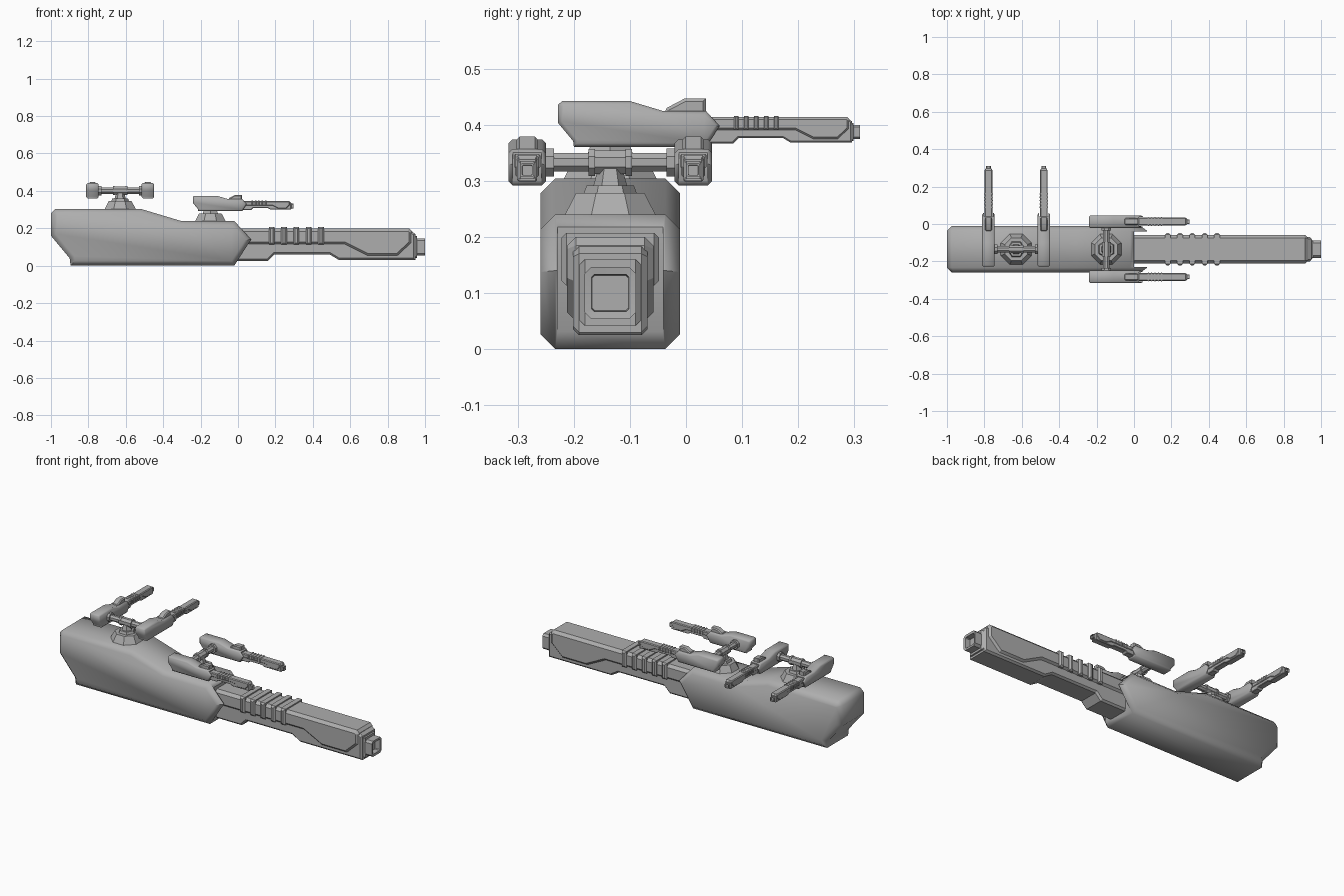
import bpy
import bmesh
from math import radians, pi
from mathutils import Matrix, Vector

old = bpy.data.objects.get("Cube")
if old:
    bpy.data.objects.remove(old, do_unlink=True)

grey = bpy.data.materials.new("plain_grey")
grey.use_nodes = True
grey.diffuse_color = (0.42, 0.42, 0.42, 1)
grey.node_tree.nodes["Principled BSDF"].inputs["Base Color"].default_value = (0.42, 0.42, 0.42, 1)


def finish(name, bm, angle=30):
    """Turn a bmesh into a grey object with sharp edges kept."""
    bmesh.ops.recalc_face_normals(bm, faces=bm.faces[:])
    mesh = bpy.data.meshes.new(name)
    bm.to_mesh(mesh)
    bm.free()
    mesh.materials.append(grey)
    ob = bpy.data.objects.new(name, mesh)
    bpy.context.collection.objects.link(ob)
    bpy.ops.object.select_all(action='DESELECT')
    ob.select_set(True)
    bpy.context.view_layer.objects.active = ob
    bpy.ops.object.shade_smooth_by_angle(angle=radians(angle))
    return ob


def prism(name, points, half, chamfer=0, angle=30):
    """Side profile (x, z) extruded to +-half in y, with chamfered rims."""
    bm = bmesh.new()
    face = bm.faces.new([bm.verts.new((x, -half, z)) for x, z in points])
    out = bmesh.ops.extrude_face_region(bm, geom=[face], use_keep_orig=True)
    moved = [v for v in out["geom"] if isinstance(v, bmesh.types.BMVert)]
    bmesh.ops.translate(bm, verts=moved, vec=(0, 2 * half, 0))
    bmesh.ops.recalc_face_normals(bm, faces=bm.faces[:])
    if chamfer:
        rims = [e for e in bm.edges if abs(e.verts[0].co.y - e.verts[1].co.y) < half]
        bmesh.ops.bevel(bm, geom=rims, offset=chamfer, segments=1, profile=0.5,
                        affect='EDGES', clamp_overlap=True)
    return finish(name, bm, angle)


def rect(x0, x1, z0, z1):
    return [(x0, z0), (x1, z0), (x1, z1), (x0, z1)]


def frustum(name, r0, r1, z0, z1, sides, turn=0, matrix=Matrix()):
    bm = bmesh.new()
    m = matrix @ Matrix.Translation((0, 0, (z0 + z1) / 2)) @ Matrix.Rotation(turn, 4, 'Z')
    bmesh.ops.create_cone(bm, cap_ends=True, segments=sides, radius1=r0, radius2=r1,
                          depth=z1 - z0, matrix=m)
    return finish(name, bm)


# Gun housing: chamfered profile with a slot between two pointed cheeks
housing = prism("gun_housing", [
    (-0.895, 0), (-0.02, 0), (0.07, 0.14), (-0.02, 0.24), (-0.307, 0.24),
    (-0.52, 0.304), (-0.975, 0.304), (-1, 0.28), (-1, 0.16), (-0.9, 0.04)],
    0.124, 0.026, 50)
cutter = prism("slot_cutter", rect(0, 0.2, -0.1, 0.4), 0.094)
cutter.hide_render = True
slot = housing.modifiers.new("slot", 'BOOLEAN')
slot.operation = 'DIFFERENCE'
slot.solver = 'EXACT'
slot.object = cutter
bpy.context.view_layer.objects.active = housing
bpy.ops.object.modifier_apply(modifier=slot.name)
bpy.data.objects.remove(cutter, do_unlink=True)

# Barrel: narrow lower core and wider upper shell with a stepped lower edge
core = prism("barrel_core", [
    (-0.05, 0.025), (0.16, 0.025), (0.195, 0.06), (0.49, 0.06), (0.54, 0.03),
    (0.948, 0.03), (0.948, 0.17), (0.92, 0.19), (-0.05, 0.19)], 0.066, 0.01)
shell = prism("barrel_shell", [
    (-0.05, 0.11), (0.57, 0.11), (0.69, 0.05), (0.855, 0.05), (0.93, 0.12),
    (0.93, 0.185), (0.915, 0.2), (-0.05, 0.2)], 0.077, 0.016)
parts = [housing, core, shell]

# Cooling ribs around the upper barrel
for i in range(5):
    x = 0.165 + 0.066 * i
    parts.append(prism(f"barrel_rib_{i + 1}", rect(x, x + 0.03, 0.113, 0.207), 0.087, 0.009))

# Square muzzle with a recessed bore
bm = bmesh.new()
bmesh.ops.create_cube(bm, size=1, matrix=Matrix.Translation((0.96, 0, 0.1))
                      @ Matrix.Diagonal((0.08, 0.092, 0.092, 1)))
bmesh.ops.bevel(bm, geom=[e for e in bm.edges if abs(e.verts[0].co.x - e.verts[1].co.x) > 0.01],
                offset=0.012, segments=1, affect='EDGES')
front = max(bm.faces, key=lambda f: f.calc_center_median().x)
bmesh.ops.inset_region(bm, faces=[front], thickness=0.014)
bmesh.ops.translate(bm, verts=front.verts[:], vec=(-0.002, 0, 0))
bmesh.ops.inset_region(bm, faces=[front], thickness=0.002)
bmesh.ops.translate(bm, verts=front.verts[:], vec=(-0.03, 0, 0))
parts.append(finish("muzzle", bm))
parts.append(prism("muzzle_collar", rect(0.93, 0.958, 0.042, 0.16), 0.055, 0.01))

# Sight block, used only on the small guns
sight = prism("gun_sight", [(-0.3, 0.22), (-0.02, 0.22), (-0.02, 0.323),
                            (-0.16, 0.323), (-0.28, 0.26)], 0.07, 0.02)


def place(objects, matrix, prefix):
    for ob in objects:
        copy = bpy.data.objects.new(f"{prefix}_{ob.name}", ob.data)
        copy.matrix_world = matrix
        bpy.context.collection.objects.link(copy)


# Turret mount pieces around a local origin on the deck
mount = [frustum("turret_base", 0.095, 0.066, -0.01, 0.042, 8, pi / 8),
         frustum("turret_ring", 0.048, 0.042, 0.04, 0.056, 6),
         frustum("turret_post", 0.03, 0.018, 0.055, 0.1, 6)]
along_y = Matrix.Translation((0, 0, 0.097)) @ Matrix.Rotation(-pi / 2, 4, 'X')
mount.append(frustum("turret_axle", 0.018, 0.018, -0.13, 0.13, 8, pi / 8, along_y))
mount.append(frustum("turret_hub", 0.023, 0.023, -0.038, 0.038, 8, pi / 8, along_y))
for side, s in (("left", 1), ("right", -1)):
    mount.append(frustum(f"hub_rim_{side}", 0.026, 0.026, s * 0.033 - 0.006,
                         s * 0.033 + 0.006, 8, pi / 8, along_y))
    mount.append(frustum(f"axle_end_{side}", 0.027, 0.027, s * 0.112 - 0.012,
                         s * 0.112 + 0.012, 8, pi / 8, along_y))

# Two twin turrets: the fore one points along the barrel, the aft one to the back
for name, spot, turn in (("fore", (-0.148, -0.135, 0.236), 0),
                         ("aft", (-0.63, -0.135, 0.304), pi / 2)):
    base = Matrix.Translation(spot) @ Matrix.Rotation(turn, 4, 'Z')
    place(mount, base, name)
    for side, y in (("left", 0.148), ("right", -0.148)):
        m = base @ Matrix.Translation((0.176, y, 0.056)) @ Matrix.Scale(0.269, 4)
        place(parts + [sight], m, f"{name}_{side}")

# The main gun itself, then drop the spare template pieces
for ob in parts:
    ob.location = Vector((0, -0.135, 0))
for ob in mount + [sight]:
    bpy.data.objects.remove(ob, do_unlink=True)
